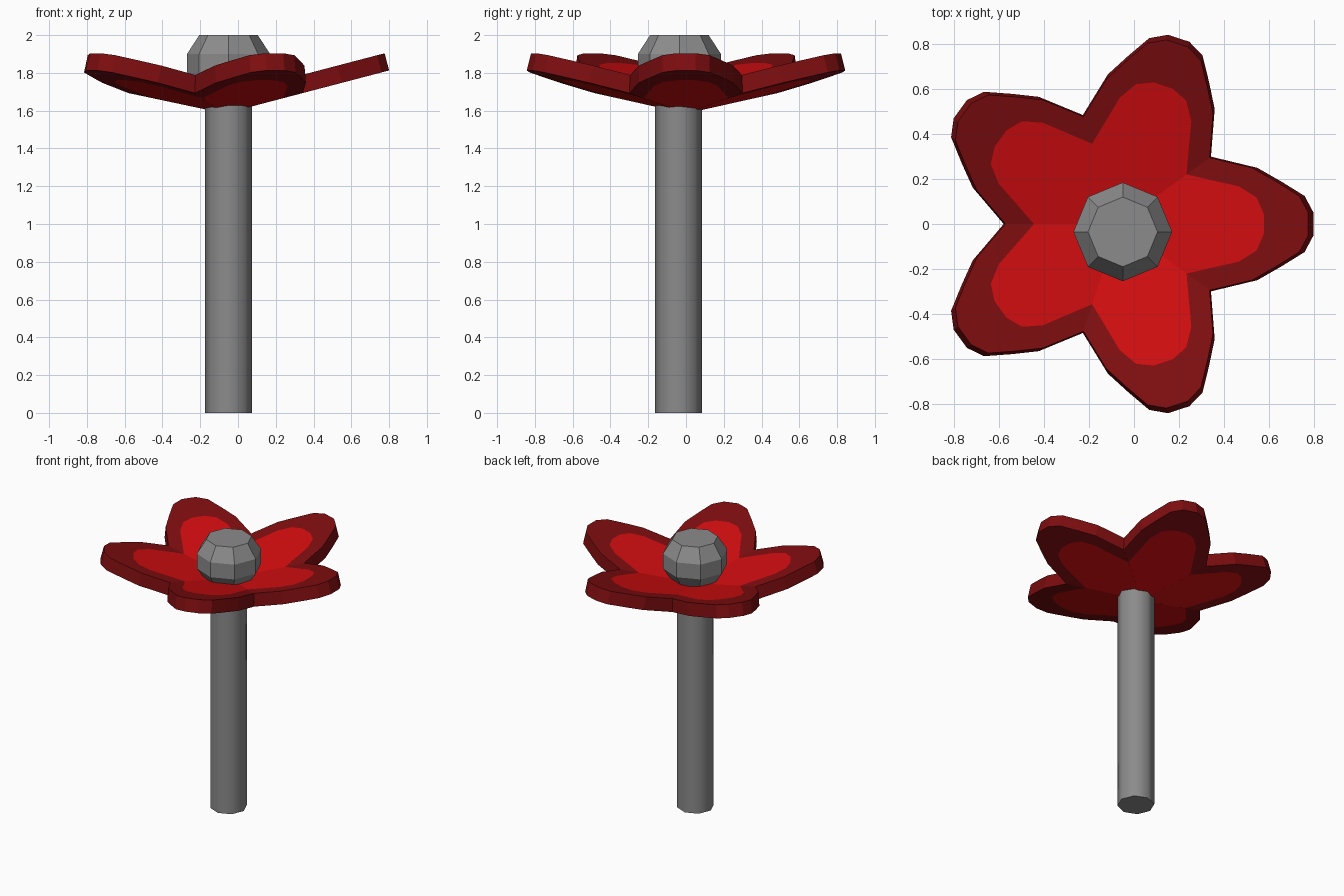
import bpy, bmesh, math
from mathutils import Matrix, Vector

if "Cube" in bpy.data.objects:
    bpy.data.objects.remove(bpy.data.objects["Cube"])


def material(name, col):
    m = bpy.data.materials.new(name)
    m.diffuse_color = (*col, 1)
    m.use_nodes = True
    m.node_tree.nodes["Principled BSDF"].inputs["Base Color"].default_value = m.diffuse_color
    return m


GREY = material("grey", (0.26, 0.26, 0.26))
RED = material("bright red", (0.64, 0.004, 0.005))
DARK = material("dark red", (0.21, 0.004, 0.005))


def finish(bm, name, mats):
    bmesh.ops.recalc_face_normals(bm, faces=bm.faces[:])
    me = bpy.data.meshes.new(name)
    bm.to_mesh(me)
    bm.free()
    for m in mats:
        me.materials.append(m)
    ob = bpy.data.objects.new(name, me)
    bpy.context.collection.objects.link(ob)
    return ob


def lathe(name, profile, centre, smooth=False, n=8):
    """Capped stack of n-sided rings from (radius, z) pairs."""
    bm = bmesh.new()
    rings = []
    for r, z in profile:
        rings.append([bm.verts.new((centre[0] + r * math.cos(2 * math.pi * i / n),
                                    centre[1] + r * math.sin(2 * math.pi * i / n), z))
                      for i in range(n)])
    for a, b in zip(rings, rings[1:]):
        for i in range(n):
            j = (i + 1) % n
            bm.faces.new((a[i], a[j], b[j], b[i])).smooth = smooth
    bm.faces.new(rings[0])
    bm.faces.new(rings[-1])
    return finish(bm, name, [GREY])


# stem and flower centre
lathe("stem", [(0.125, 0), (0.125, 1.64)], (-0.05, -0.04), smooth=True)
lathe("flower_centre", [(0.155, 1.69), (0.22, 1.79), (0.22, 1.90), (0.155, 2.0)],
      (-0.05, -0.035))

# petals: half outlines of rim and inner patch, mirrored across the petal axis
RIM = [(0.413, 0.30), (0.62, 0.25), (0.725, 0.19), (0.83, 0.125), (0.87, 0.05)]
PATCH = [(0.31, 0.225), (0.44, 0.195), (0.56, 0.168), (0.64, 0.118), (0.672, 0.045)]
SLOPE = 0.262
TILT = math.atan(SLOPE)
THICK = 0.094


def mirrored(half):
    return half + [(x, -y) for x, y in reversed(half)]


def petal(index):
    bm = bmesh.new()
    normal = Vector((-math.sin(TILT), 0, math.cos(TILT))) * THICK
    sides = []
    for off in (Vector(), normal):
        def place(p):
            return bm.verts.new(Vector((p[0], p[1], SLOPE * p[0])) + off)
        outer = [place(p) for p in mirrored(RIM)]
        inner = [place(p) for p in mirrored(PATCH)]
        root = place((0, 0))
        for i in range(len(outer) - 1):
            f = bm.faces.new((outer[i], outer[i + 1], inner[i + 1], inner[i]))
            f.material_index = 1
        bm.faces.new(inner + [root])
        sides.append([root, inner[0]] + outer + [inner[-1]])
    # edge walls, dark around the rim and bright at the root
    lo, hi = sides
    n = len(lo)
    for i in range(n):
        j = (i + 1) % n
        f = bm.faces.new((lo[i], lo[j], hi[j], hi[i]))
        f.material_index = 0 if 0 in (i, j) else 1
    bm.transform(Matrix.Translation((-0.07, 0, 1.585))
                 @ Matrix.Rotation(index * math.tau / 5, 4, 'Z'))
    finish(bm, f"petal_{index + 1}", [RED, DARK])


for k in range(5):
    petal(k)
